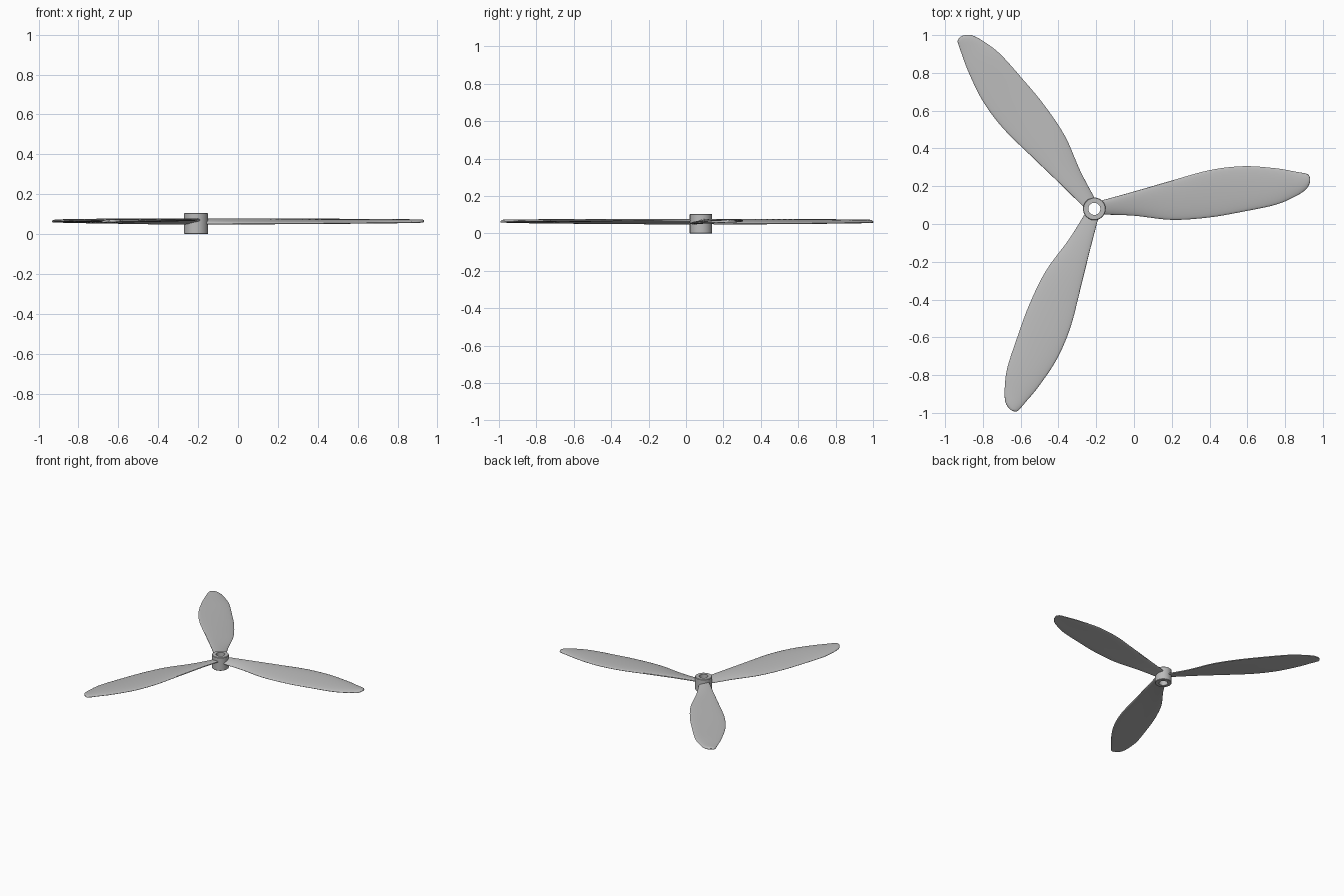
import bpy, bmesh, math
from mathutils import Vector, Matrix

if "Cube" in bpy.data.objects:
    bpy.data.objects.remove(bpy.data.objects["Cube"], do_unlink=True)

grey = bpy.data.materials.new("light_grey")
grey.use_nodes = True
colour = (0.5, 0.5, 0.5, 1)
grey.diffuse_color = colour
grey.node_tree.nodes["Principled BSDF"].inputs["Base Color"].default_value = colour

HUB = Vector((-0.21, 0.08, 0))

# Blade stations: distance from hub, trailing edge, leading edge, pitch rise, half thickness
STATIONS = [Vector(s) for s in (
    (0.04, -0.03, 0.045, 0.009, 0.009),
    (0.21, -0.036, 0.092, 0.010, 0.009),
    (0.41, -0.058, 0.150, 0.009, 0.009),
    (0.61, -0.045, 0.205, 0.008, 0.009),
    (0.79, -0.014, 0.226, 0.006, 0.009),
    (0.96, 0.022, 0.215, 0.004, 0.009),
    (1.06, 0.064, 0.198, 0.003, 0.008),
    (1.11, 0.094, 0.189, 0.002, 0.008),
    (1.132, 0.118, 0.182, 0.001, 0.007),
    (1.143, 0.145, 0.162, 0.000, 0.004))]


def smooth_stations(pts, steps):
    """Catmull-Rom interpolation through the stations."""
    out = []
    for i in range(len(pts) - 1):
        a, b = pts[max(i - 1, 0)], pts[i]
        c, d = pts[i + 1], pts[min(i + 2, len(pts) - 1)]
        for k in range(steps):
            t = k / steps
            out.append(0.5 * (2 * b + (c - a) * t + (2 * a - 5 * b + 4 * c - d) * t**2
                              + (3 * b - a - 3 * c + d) * t**3))
    return out + [pts[-1]]


def finish(name, bm):
    bmesh.ops.recalc_face_normals(bm, faces=bm.faces)
    mesh = bpy.data.meshes.new(name)
    bm.to_mesh(mesh)
    bm.free()
    mesh.materials.append(grey)
    obj = bpy.data.objects.new(name, mesh)
    bpy.context.collection.objects.link(obj)
    bpy.ops.object.select_all(action='DESELECT')
    obj.select_set(True)
    bpy.context.view_layer.objects.active = obj
    bpy.ops.object.shade_smooth_by_angle(angle=math.radians(40))
    return obj


def flat_power(v, p):
    return math.copysign(abs(v) ** p, v)


def make_blade(name, angle, sides=28):
    bm = bmesh.new()
    rings = []
    for x, low, high, rise, thick in smooth_stations(STATIONS, 5):
        ring = []
        for k in range(sides):
            a = math.tau * k / sides
            across = flat_power(math.cos(a), 0.8)
            y = (low + high) / 2 + across * (high - low) / 2
            camber = 0.004 * (1 - across * across)
            z = 0.062 + rise * across + camber + thick * flat_power(math.sin(a), 0.7)
            ring.append(bm.verts.new((x, y, z)))
        rings.append(ring)
    for r, s in zip(rings, rings[1:]):
        for k in range(sides):
            n = (k + 1) % sides
            bm.faces.new((r[k], r[n], s[n], s[k]))
    bm.faces.new(rings[0])
    bm.faces.new(rings[-1])
    bm.transform(Matrix.Translation(HUB) @ Matrix.Rotation(angle, 4, 'Z'))
    return finish(name, bm)


# Hub: a tube with slightly softened rims, spun from its wall profile
bm = bmesh.new()
inner, outer, top, soft = 0.032, 0.06, 0.105, 0.003
profile = [(inner, 0), (outer - soft, 0), (outer, soft),
           (outer, top - soft), (outer - soft, top), (inner, top)]
verts = [bm.verts.new((r, 0, z)) for r, z in profile]
edges = [bm.edges.new((verts[i - 1], v)) for i, v in enumerate(verts)]
bmesh.ops.spin(bm, geom=verts + edges, cent=(0, 0, 0), axis=(0, 0, 1),
               angle=math.tau, steps=48)
bmesh.ops.remove_doubles(bm, verts=bm.verts, dist=0.0001)
bm.transform(Matrix.Translation(HUB))
finish("hub", bm)

# Three equal blades around the hub
for i, name in enumerate(("blade_left", "blade_back", "blade_front")):
    make_blade(name, i * math.tau / 3)
